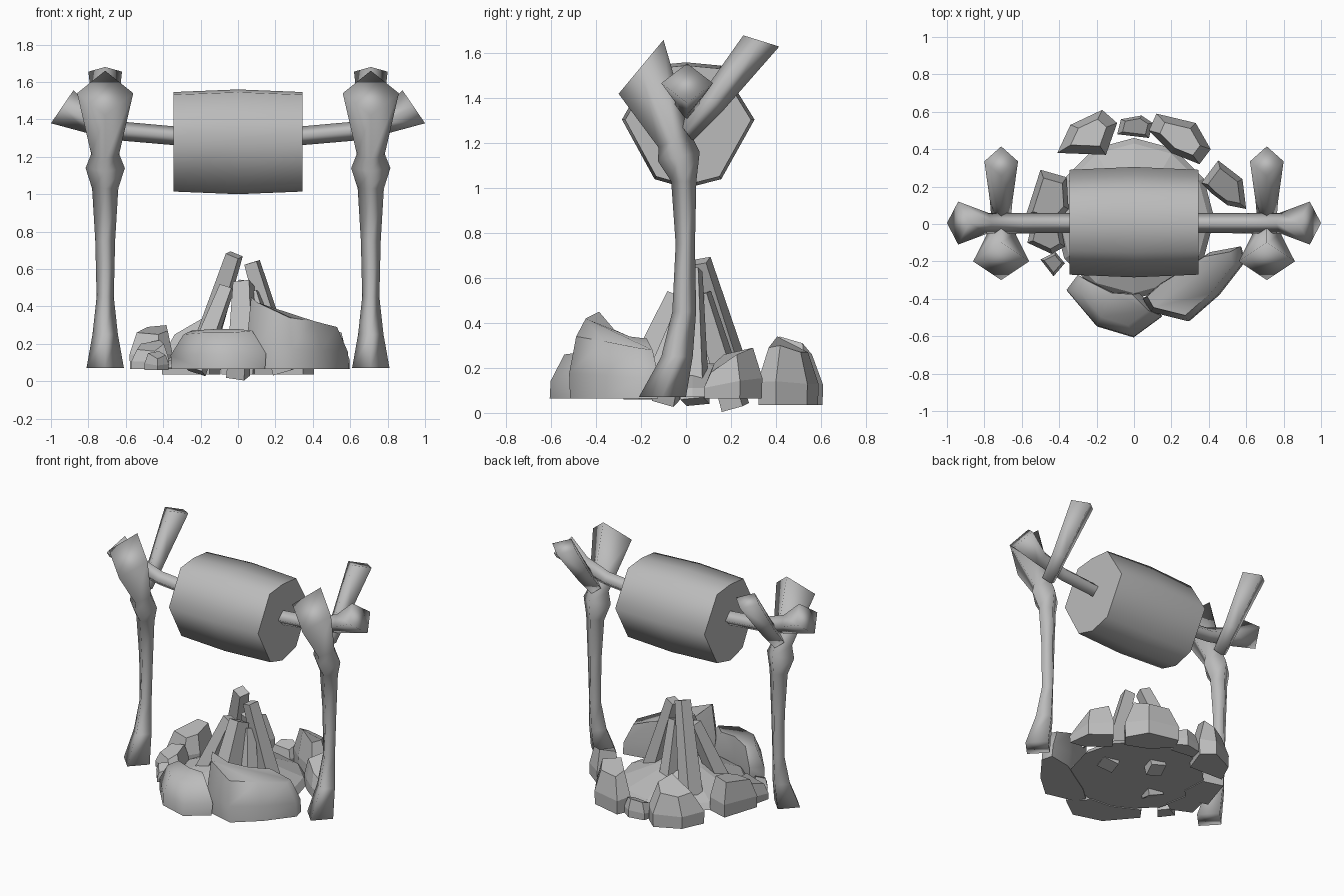
import bpy, bmesh, math
from mathutils import Vector as V

if "Cube" in bpy.data.objects:
    bpy.data.objects.remove(bpy.data.objects["Cube"])

grey = bpy.data.materials.new("plain grey")
grey.diffuse_color = (0.5, 0.5, 0.5, 1)
grey.use_nodes = True
grey.node_tree.nodes["Principled BSDF"].inputs["Base Color"].default_value = grey.diffuse_color


def loft(name, rings, angle=60):
    """Skin a list of equal-length point rings and close both ends."""
    bm = bmesh.new()
    vs = [[bm.verts.new(p) for p in r] for r in rings]
    n = len(vs[0])
    for a, b in zip(vs, vs[1:]):
        for i in range(n):
            j = (i + 1) % n
            bm.faces.new((a[i], a[j], b[j], b[i]))
    bm.faces.new(vs[0][::-1])
    bm.faces.new(vs[-1])
    bmesh.ops.recalc_face_normals(bm, faces=bm.faces)
    me = bpy.data.meshes.new(name)
    bm.to_mesh(me)
    bm.free()
    me.materials.append(grey)
    ob = bpy.data.objects.new(name, me)
    bpy.context.collection.objects.link(ob)
    if angle:
        bpy.ops.object.select_all(action='DESELECT')
        ob.select_set(True)
        bpy.context.view_layer.objects.active = ob
        bpy.ops.object.shade_smooth_by_angle(angle=math.radians(angle))
    return ob


def diamond(c, u, v):
    c, u, v = V(c), V(u), V(v)
    return [c + u, c + v, c - u, c - v]


# Forked bone posts: stations are (y, z, half width x, dy, dz)
POST = [(-.105, .07, .10, .105, 0), (-.04, .25, .068, .07, 0), (-.008, .45, .046, .053, 0),
        (-.003, .75, .053, .043, 0), (-.01, 1.03, .07, .056, 0), (-.032, 1.14, .105, .093, .02),
        (-.052, 1.215, .075, .07, .035), (-.2, 1.54, .15, .10, .12)]
PRONG = [(.0, 1.25, .05, -.03, .04), (.12, 1.385, .06, -.045, .04), (.335, 1.655, .09, -.08, .025)]
for side, s in (("left", -1), ("right", 1)):
    for part, st in (("post", POST), ("rear_prong", PRONG)):
        loft(f"{side}_{part}", [diamond((s * .71, y, z), (w, 0, 0), (0, dy, dz))
                                for y, z, w, dy, dz in st], 120)

# Spit bone with flared ends: (x, z, half width y, dx, dz)
half = [(.2, 1.30, .052, 0, .05), (.6, 1.335, .055, -.01, .05),
        (.78, 1.385, .055, -.02, .06), (.94, 1.467, .115, -.06, .088)]
spit = [(-x, z, w, -dx, dz) for x, z, w, dx, dz in half[::-1]] + half
loft("spit_bone", [diamond((x, .005, z), (0, w, 0), (dx, 0, dz)) for x, z, w, dx, dz in spit], 120)

# Roast: eight-sided drum, slightly fuller in the middle
drum = [(.157, 1.545), (.305, 1.305), (.157, 1.04), (0, 1.0),
        (-.14, 1.04), (-.285, 1.305), (-.15, 1.545), (0, 1.56)]
loft("roast", [[(x, y * k, 1.28 + (z - 1.28) * k) for y, z in drum]
               for x, k in ((-.345, .95), (0, 1), (.345, .95))], 65)

# Ash bed
loft("ash_bed", [[(r * math.cos(a * math.pi / 6), .03 + r * math.sin(a * math.pi / 6), z)
                  for a in range(12)] for r, z in ((.43, .07), (.40, .11), (.14, .22))], 0)

# Leaning logs: foot, tip, half thickness
LOGS = [((-.20, .23, .12), (-.02, .065, .675), .065), ((.25, .04, .05), (.075, .03, .635), .062),
        ((.0, .22, .024), (.03, .07, .53), .06), ((.03, -.20, .12), (.03, -.03, .52), .08),
        ((-.23, -.09, .055), (-.06, .0, .50), .06), ((.18, -.13, .12), (.08, .0, .47), .055)]
for i, (a, b, r) in enumerate(LOGS):
    d = (V(b) - V(a)).normalized()
    u = d.cross(V((.3, 1, 0))).normalized()
    w = d.cross(u)
    loft(f"log_{i + 1}", [[V(p) + k * (u * math.cos(t) + w * math.sin(t))
                           for t in (math.pi * q / 2 + math.pi / 4 for q in range(4))]
                          for p, k in ((a, r * 1.2), (b, r * .8))], 0)


def stone(name, outline, z0, top=.72, shift=(0, 0), angle=0):
    """Boulder from a plan outline of (x, y, top height)."""
    n = len(outline)
    cx = sum(p[0] for p in outline) / n
    cy = sum(p[1] for p in outline) / n
    rings = []
    for k, h in ((.98, 0), (1, .4), (top, 1)):
        rings.append([(cx + (x - cx) * k + shift[0] * h, cy + (y - cy) * k + shift[1] * h,
                       z0 + (z - z0) * h) for x, y, z in outline])
    return loft(name, rings, angle)


# Two big smooth front boulders
stone("front_left_boulder", [(-.36, -.36, .25), (-.30, -.28, .27), (-.12, -.37, .28), (.03, -.38, .28),
                             (.15, -.50, .27), (0, -.61, .26), (-.2, -.55, .26)], .065, .72, (0, .02), 70)
stone("front_right_boulder", [(.06, -.40, .45), (.10, -.47, .42), (.30, -.52, .34), (.46, -.38, .32),
                              (.60, -.20, .29), (.58, -.12, .28), (.42, -.15, .33), (.28, -.24, .34),
                              (.15, -.32, .37)], .065, .85, (-.03, 0), 70)

# Faceted stones around the back and sides
stone("back_left_stone", [(-.41, .38, .25), (-.34, .53, .24), (-.17, .61, .26),
                          (-.09, .54, .31), (-.15, .37, .34)], .035, .6)
stone("back_right_stone", [(.08, .50, .30), (.12, .59, .27), (.33, .54, .27),
                           (.41, .40, .30), (.35, .32, .29), (.2, .38, .34)], .035, .65)
stone("back_small_stone", [(-.09, .48, .13), (-.07, .56, .15), (.04, .58, .16),
                           (.10, .54, .15), (.08, .46, .13)], .035)
stone("left_stone", [(-.58, .04, .26), (-.50, .29, .29), (-.36, .25, .30),
                     (-.35, .08, .27), (-.42, .0, .25)], .065)
stone("left_front_stone", [(-.57, -.10, .17), (-.54, .03, .2), (-.40, .03, .22),
                           (-.37, -.12, .2), (-.44, -.16, .16)], .065)
stone("left_small_stone", [(-.50, -.19, .15), (-.42, -.15, .16), (-.37, -.21, .14),
                           (-.43, -.28, .12)], .06)
stone("right_stone", [(.36, .22, .26), (.45, .34, .29), (.58, .24, .26),
                      (.60, .08, .18), (.50, .10, .22), (.42, .16, .26)], .065)
